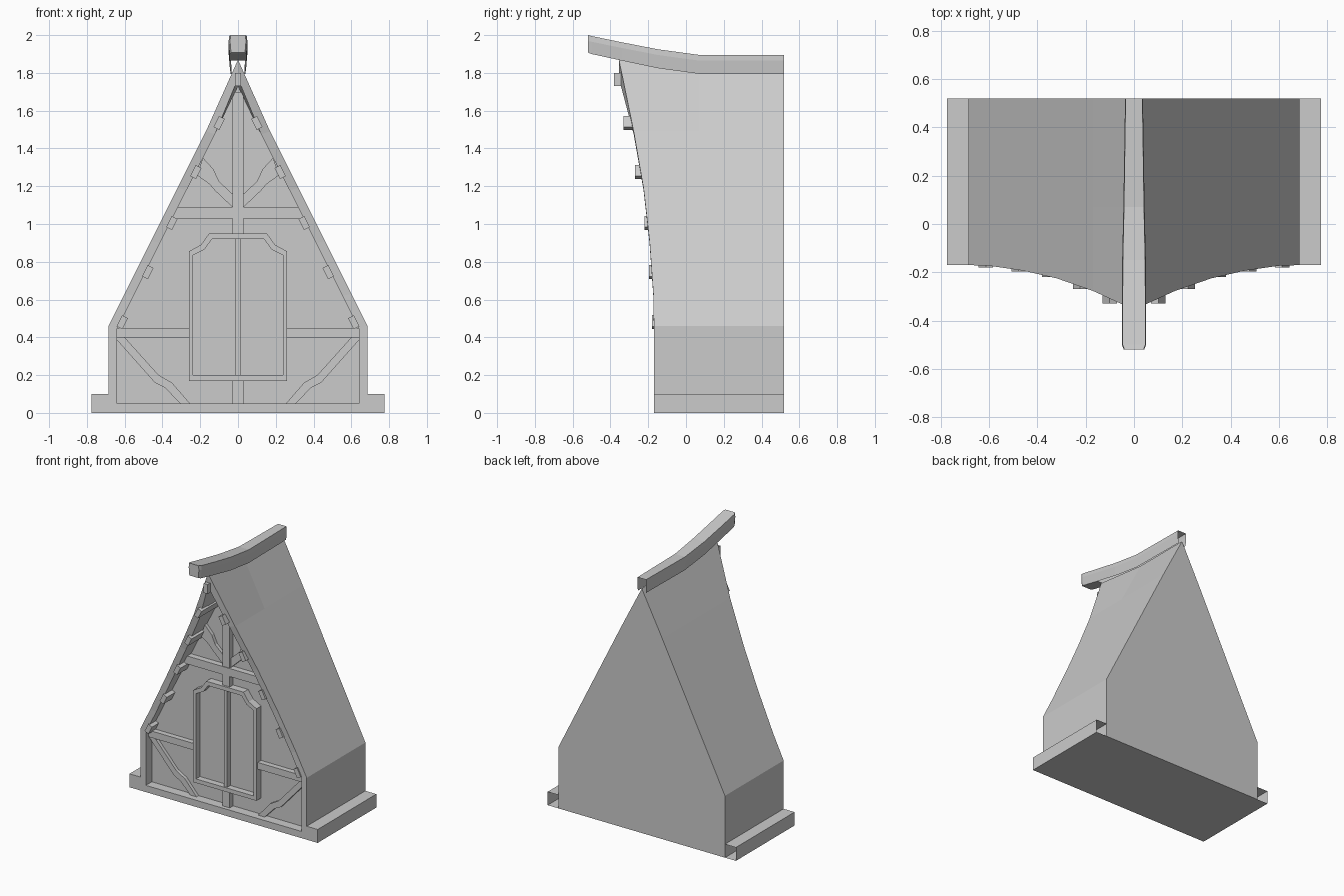
import bpy, bmesh
from mathutils import Vector

if "Cube" in bpy.data.objects:
    bpy.data.objects.remove(bpy.data.objects["Cube"])


def finish(name, bm):
    bmesh.ops.recalc_face_normals(bm, faces=bm.faces)
    me = bpy.data.meshes.new(name)
    bm.to_mesh(me)
    bm.free()
    ob = bpy.data.objects.new(name, me)
    bpy.context.collection.objects.link(ob)
    return ob


def add_loops(bm, loops, cap_first=True, cap_last=True):
    rows = [[bm.verts.new(p) for p in loop] for loop in loops]
    n = len(rows[0])
    for a, b in zip(rows, rows[1:]):
        for i in range(n):
            j = (i + 1) % n
            bm.faces.new((a[i], a[j], b[j], b[i]))
    if cap_first:
        bm.faces.new(rows[0])
    if cap_last:
        bm.faces.new(rows[-1])
    return rows


def prism(name, pts, y0, y1, mirror=False):
    bm = bmesh.new()
    for s in ((1, -1) if mirror else (1,)):
        add_loops(bm, [[(s * x, y, z) for x, z in pts] for y in (y0, y1)])
    return finish(name, bm)


def rect(x0, x1, z0, z1):
    return [(x0, z0), (x1, z0), (x1, z1), (x0, z1)]


def both(half):
    # half outline of (x, y, z) from bottom to top, completed by its mirror image
    return half + [(-x, y, z) for x, y, z in reversed(half) if x > 0]


WALL, BACK = -0.10, 0.52

# house shell: flared gable front, recessed wall, roof and back
outer = [(0.685, 0), (0.685, 0.46), (0.60, 0.63), (0.46, 0.91), (0.32, 1.19), (0.17, 1.49)]
inner = [(0.64, 0.05), (0.64, 0.445), (0.553, 0.62), (0.412, 0.90), (0.272, 1.18), (0.122, 1.475)]
front = [-0.17, -0.17, -0.173, -0.193, -0.225, -0.277, -0.355]


def row(prof, apex, ys):
    return both([(x, y, z) for (x, z), y in zip(prof + [(0, apex)], ys)])


bm = bmesh.new()
add_loops(bm, [row(inner, 1.73, [WALL] * 7), row(inner, 1.77, front),
               row(outer, 1.87, front), row(outer, 1.82, [0.07] * 7),
               row(outer, 1.82, [BACK] * 7)])
finish("house_shell", bm)

# foundation strips, open at the back and towards the house
bm = bmesh.new()
for s in (1, -1):
    sec = [(0.685, 0), (0.775, 0), (0.775, 0.1), (0.685, 0.1)]
    a, b = [[bm.verts.new((s * x, y, z)) for x, z in sec] for y in (-0.17, BACK)]
    for i in range(3):
        bm.faces.new((a[i], a[i + 1], b[i + 1], b[i]))
    bm.faces.new(a)
finish("foundation_strips", bm)

# upswept ridge beam: y, top z, bottom z, half width
bm = bmesh.new()
stations = [(-0.52, 1.997, 1.908, 0.042), (-0.50, 1.995, 1.900, 0.05), (-0.34, 1.962, 1.865, 0.05),
            (-0.15, 1.925, 1.825, 0.049), (0.07, 1.895, 1.795, 0.044), (BACK, 1.895, 1.795, 0.037)]
rows = add_loops(bm, [[(-w * .88, y, b), (w * .88, y, b), (w, y, t - 0.03), (w * .94, y, t),
                       (-w * .94, y, t), (-w, y, t - 0.03)] for y, t, b, w in stations],
                 cap_last=False)
rows[0][3].co.z = rows[0][4].co.z = 2.0
for a, b in list(zip(rows, rows[1:]))[2:]:     # underside is open over the roof
    bm.faces.remove(bm.faces.get((a[0], a[1], b[1], b[0])))
finish("ridge_beam", bm)

# purlin ends along the gable slopes and one under the ridge
u, v = Vector((-1, 2)).normalized(), Vector((2, 1)).normalized()
for i, (x, z, y) in enumerate([(0.10, 1.535, -0.33), (0.223, 1.275, -0.27), (0.35, 1.005, -0.22),
                               (0.478, 0.745, -0.197), (0.613, 0.48, -0.18)]):
    c = Vector((x, z))
    pts = [tuple(c + u * a * 0.033 + v * b * 0.017)
           for a, b in ((-1, -1), (-1, 1), (1, 1), (1, -1))]
    prism(f"purlins_{i + 1}", pts, y, WALL, True)
prism("ridge_purlin", rect(-0.016, 0.016, 1.73, 1.80), -0.38, WALL)

# timber framing on the wall
T = -0.14
prism("collar_beam", [(-0.352, 1.03), (0.352, 1.03), (0.322, 1.09), (-0.322, 1.09)], T - 0.005, WALL)
prism("side_rails", rect(0.26, 0.64, 0.40, 0.45), T, WALL, True)
for name, z0, z1 in (("lower", 0.05, 0.17), ("middle", 0.95, 1.03), ("upper", 1.09, 1.70)):
    prism(name + "_post", rect(-0.03, 0.03, z0, z1), T, WALL)
prism("lower_braces", [(0.64, 0.385), (0.44, 0.16), (0.386, 0.133), (0.307, 0.05),
                       (0.254, 0.05), (0.35, 0.16), (0.42, 0.20), (0.60, 0.40), (0.64, 0.40)],
      -0.125, WALL, True)
prism("upper_braces", [(0.22, 1.26), (0.15, 1.21), (0.12, 1.175), (0.03, 1.09),
                       (0.03, 1.16), (0.10, 1.225), (0.13, 1.29), (0.185, 1.35)],
      -0.125, WALL, True)

# window: frame, pane and mullion
f_out = [(0.26, 0.17), (0.26, 0.855), (0.196, 0.89), (0.153, 0.95)]
f_in = [(0.237, 0.20), (0.237, 0.835), (0.178, 0.865), (0.138, 0.92)]
bm = bmesh.new()
add_loops(bm, [both([(x, y, z) for x, z in prof]) for prof, y in
               ((f_in, -0.108), (f_in, -0.155), (f_out, -0.155), (f_out, WALL))], cap_last=False)
finish("window_frame", bm)
prism("window_mullion", rect(-0.0125, 0.0125, 0.20, 0.92), -0.145, WALL)
